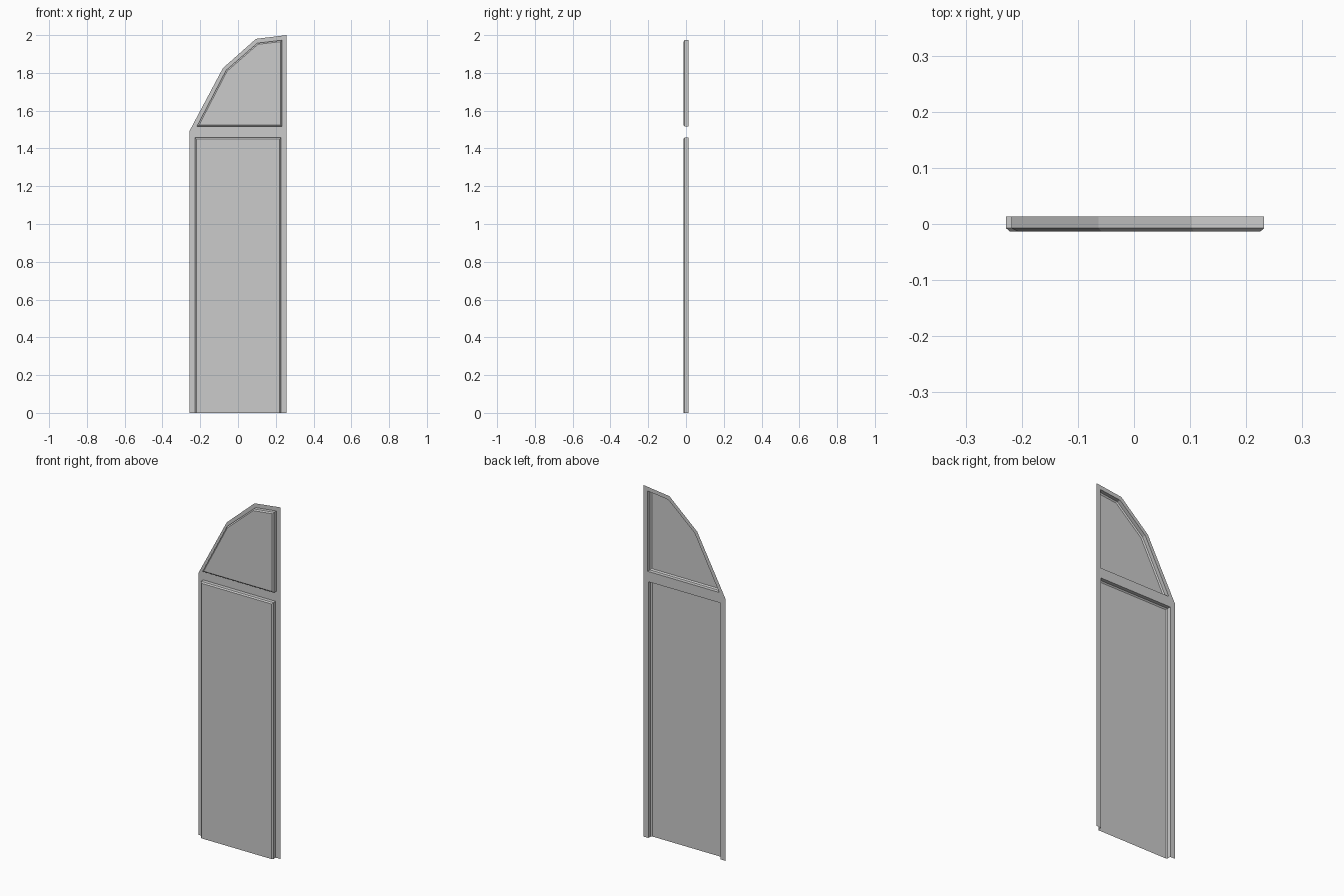
import bpy
from mathutils import Vector

if "Cube" in bpy.data.objects:
    bpy.data.objects.remove(bpy.data.objects["Cube"])

BACK, SHOULDER, FRONT = 0.0135, -0.0075, -0.0135
BEVEL = 0.007


def inset(loop, d, closed):
    """Offset a counter-clockwise x/z outline inwards with mitred corners."""
    pts = [Vector(p) for p in loop]
    n = len(pts)
    out = []
    for i, p in enumerate(pts):
        before = p - pts[i - 1] if closed or i > 0 else None
        after = pts[(i + 1) % n] - p if closed or i < n - 1 else None
        a = (before or after).normalized()
        b = (after or before).normalized()
        na, nb = Vector((-a.y, a.x)), Vector((-b.y, b.x))
        out.append(tuple(p + (na + nb) * d / (1 + na.dot(nb))))
    return out


def skin(name, strips, cap=False):
    """Bridge successive (loop, y) rings; each strip is (rings, closed)."""
    verts, faces = [], []
    for rings, closed in strips:
        n = len(rings[0][0])
        start = len(verts)
        for loop, y in rings:
            verts += [(x, y, z) for x, z in loop]
        for r in range(len(rings) - 1):
            o, q = start + r * n, start + (r + 1) * n
            for i in range(n if closed else n - 1):
                j = (i + 1) % n
                faces.append((o + i, o + j, q + j, q + i))
        if cap:
            faces.append(tuple(range(len(verts) - n, len(verts))))
    mesh = bpy.data.meshes.new(name)
    mesh.from_pydata(verts, [], faces)
    mesh.update()
    bpy.context.collection.objects.link(bpy.data.objects.new(name, mesh))


# Outlines in x/z, counter-clockwise seen from the front
lower_outer = [(0.258, 0), (0.258, 1.49), (-0.258, 1.49), (-0.258, 0)]
lower_inner = [(0.228, 0), (0.228, 1.458), (-0.228, 1.458), (-0.228, 0)]
upper_outer = [(-0.258, 1.49), (0.258, 1.49), (0.258, 2.0), (0.095, 1.98), (-0.08, 1.825)]
upper_inner = [(-0.218, 1.516), (0.232, 1.516), (0.232, 1.973), (0.103, 1.958), (-0.063, 1.814)]

# Flat sheet frame around both openings
skin("frame", [
    ([(lower_outer, BACK), (lower_inner, BACK)], False),
    ([(upper_outer, BACK), (upper_inner, BACK)], True),
])

# Raised hollow panels with bevelled front edges; the lower one is open below
for name, loop, closed in (("lower_panel", lower_inner, False),
                           ("upper_panel", upper_inner, True)):
    rings = [(loop, BACK), (loop, SHOULDER), (inset(loop, BEVEL, closed), FRONT)]
    skin(name, [(rings, closed)], cap=True)
